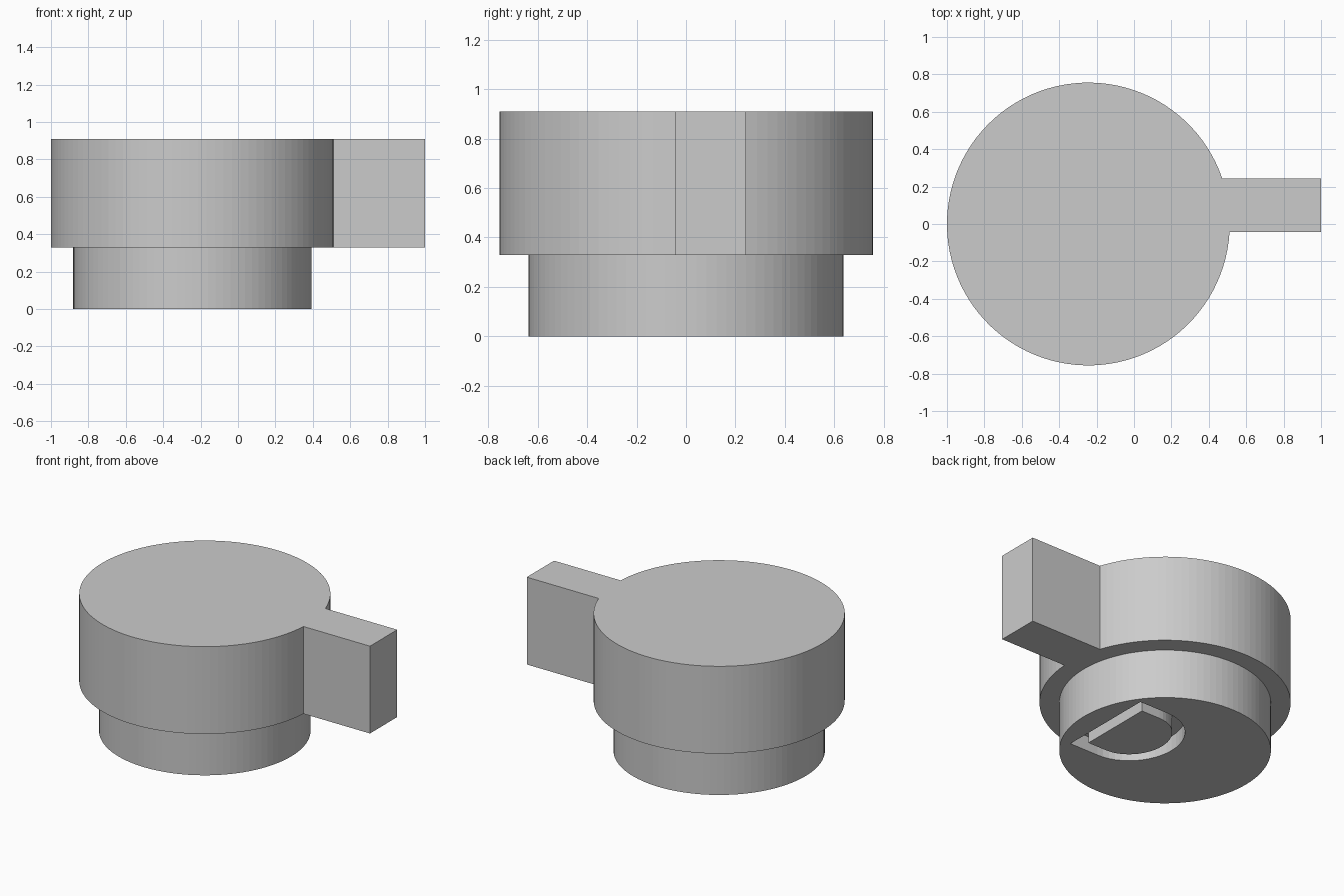
import bpy, bmesh
from math import asin, cos, sin, pi

default = bpy.data.objects.get("Cube")
if default:
    bpy.data.objects.remove(default, do_unlink=True)

CX = -0.244           # axis of the round parts
CAP_R, BASE_R = 0.756, 0.637
STEP_Z, TOP_Z = 0.33, 0.91
SEGMENTS = 96

grey = bpy.data.materials.new("light_grey")
grey.use_nodes = True
colour = (0.6, 0.6, 0.6, 1)
grey.diffuse_color = colour
grey.node_tree.nodes["Principled BSDF"].inputs["Base Color"].default_value = colour


def finish(name, bm):
    bmesh.ops.recalc_face_normals(bm, faces=bm.faces)
    mesh = bpy.data.meshes.new(name)
    bm.to_mesh(mesh)
    bm.free()
    mesh.materials.append(grey)
    obj = bpy.data.objects.new(name, mesh)
    bpy.context.collection.objects.link(obj)
    return obj


def prism(name, outline, z0, z1):
    """Extrude a flat outline straight up."""
    bm = bmesh.new()
    face = bm.faces.new([bm.verts.new((x, y, z0)) for x, y in outline])
    new = bmesh.ops.extrude_face_region(bm, geom=[face], use_keep_orig=True)
    verts = [v for v in new["geom"] if isinstance(v, bmesh.types.BMVert)]
    bmesh.ops.translate(bm, verts=verts, vec=(0, 0, z1 - z0))
    return finish(name, bm)


def arc(radius, start, end, count):
    return [(CX + radius * cos(start + (end - start) * i / count),
             radius * sin(start + (end - start) * i / count))
            for i in range(count + 1)]


# Wide cap and its side lever share one outline
lever_front, lever_back = -0.043, 0.243
cap = arc(CAP_R, asin(lever_back / CAP_R),
          2 * pi + asin(lever_front / CAP_R), SEGMENTS)
cap += [(1, lever_front), (1, lever_back)]
prism("cap_with_lever", cap, STEP_Z, TOP_Z)

# Narrow round base
base = prism("base", arc(BASE_R, 0, 2 * pi, SEGMENTS)[:-1], 0, STEP_Z)


# Half-rounded groove cut into the underside, leaving an island in the middle
def half_round(inset):
    flat_x, bowl_x, mid_y = 0.245, 0.03, 0.024
    rx, ry = 0.305 - inset, 0.328 - inset
    points = [(flat_x - inset, mid_y + ry)]
    for i in range(25):
        a = pi / 2 + pi * i / 24
        points.append((bowl_x + rx * cos(a), mid_y + ry * sin(a)))
    return points + [(flat_x - inset, mid_y - ry)]


bm = bmesh.new()
rings = [[bm.verts.new((x, y, z)) for x, y in half_round(inset)]
         for inset, z in ((0, -0.05), (0, 0.1), (0.077, 0.1), (0.077, -0.05))]
count = len(rings[0])
for r in range(4):
    lower, upper = rings[r], rings[(r + 1) % 4]
    for i in range(count):
        j = (i + 1) % count
        bm.faces.new((lower[i], lower[j], upper[j], upper[i]))
cutter = finish("groove_cutter", bm)
cutter.hide_render = True

cut = base.modifiers.new("groove", "BOOLEAN")
cut.operation = "DIFFERENCE"
cut.solver = "EXACT"
cut.object = cutter
bpy.context.view_layer.objects.active = base
bpy.ops.object.modifier_apply(modifier=cut.name)
bpy.data.objects.remove(cutter, do_unlink=True)
